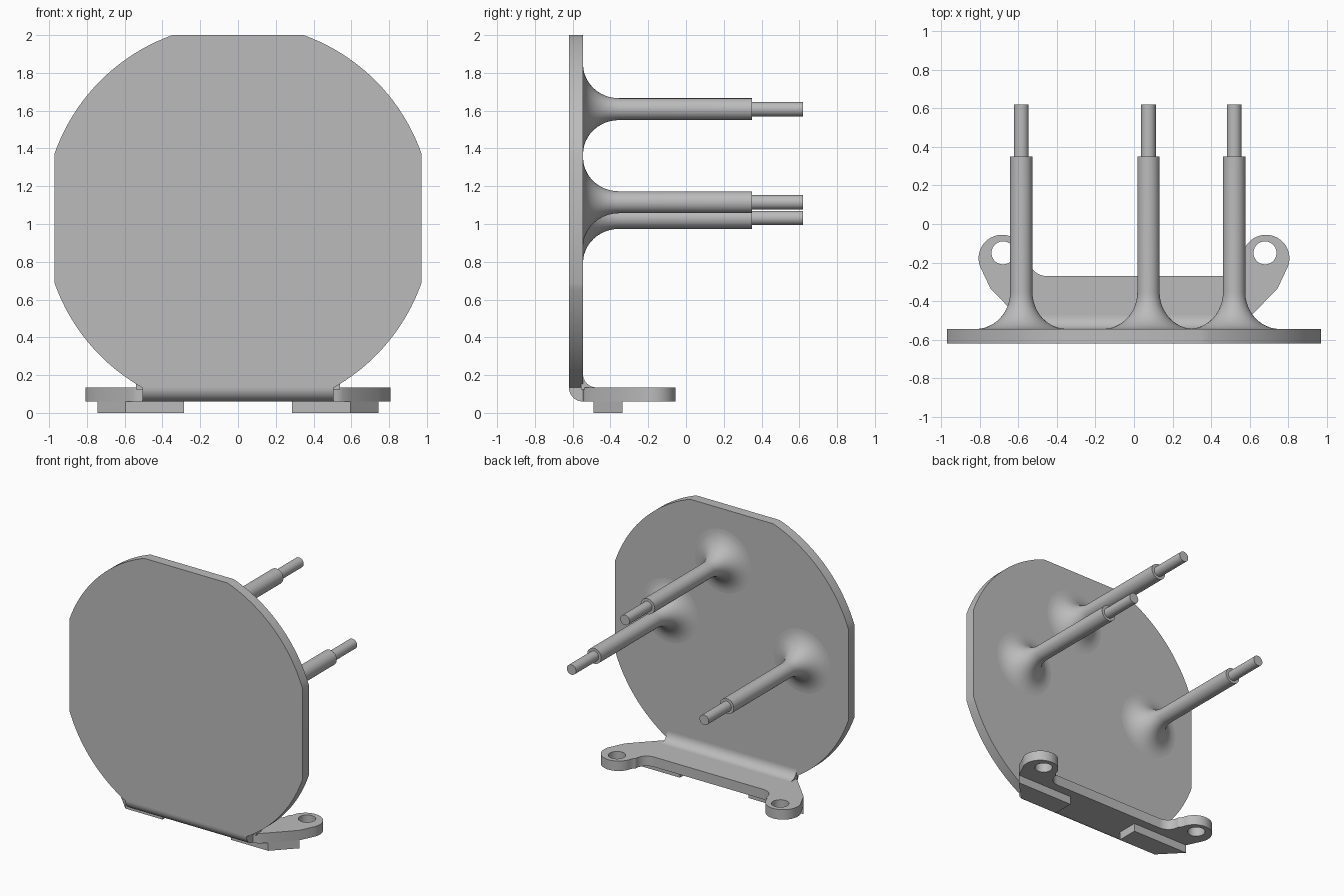
import bpy, bmesh
from math import sin, cos, radians, pi, asin, sqrt
from mathutils import Vector

cube = bpy.data.objects.get("Cube")
if cube:
    bpy.data.objects.remove(cube, do_unlink=True)

grey = bpy.data.materials.new("plain grey")
grey.use_nodes = True
colour = (0.5, 0.5, 0.5, 1)
grey.diffuse_color = colour
grey.node_tree.nodes["Principled BSDF"].inputs["Base Color"].default_value = colour


def finish(name, bm):
    bmesh.ops.recalc_face_normals(bm, faces=bm.faces[:])
    mesh = bpy.data.meshes.new(name)
    bm.to_mesh(mesh)
    bm.free()
    mesh.materials.append(grey)
    ob = bpy.data.objects.new(name, mesh)
    bpy.context.collection.objects.link(ob)
    bpy.ops.object.select_all(action='DESELECT')
    ob.select_set(True)
    bpy.context.view_layer.objects.active = ob
    bpy.ops.object.shade_smooth_by_angle(angle=radians(30))
    return ob


def arc(cx, cy, r, a, b, n=12):
    return [(cx + r * cos(radians(a + (b - a) * i / n)),
             cy + r * sin(radians(a + (b - a) * i / n))) for i in range(n + 1)]


def prism(name, loops, place, depth):
    """Extrude an outline (further loops are holes) along depth."""
    bm = bmesh.new()
    for loop in loops:
        vs = [bm.verts.new(place(*p)) for p in loop]
        for i, v in enumerate(vs):
            bm.edges.new((vs[i - 1], v))
    if len(loops) == 1:
        bm.faces.new(bm.verts[:])
    else:
        bmesh.ops.triangle_fill(bm, edges=bm.edges[:], use_beauty=True)
    out = bmesh.ops.extrude_face_region(bm, geom=bm.faces[:], use_keep_orig=True)
    moved = [g for g in out["geom"] if isinstance(g, bmesh.types.BMVert)]
    bmesh.ops.translate(bm, verts=moved, vec=Vector(depth))
    return finish(name, bm)


FRONT, BACK = -0.62, -0.545
R, CZ = 1.03, 1.03

# Round plate with flats at the top, sides and bottom
a_side = 19.4
a_top = 70.3
a_low = 60.3
outline = (arc(0, CZ, R, a_side, a_top, 20) + arc(0, CZ, R, 180 - a_top, 180 - a_side, 20)
           + arc(0, CZ, R, 180 + a_side, 180 + a_low, 20)
           + arc(0, CZ, R, 360 - a_low, 360 - a_side, 20))
top = max(p[1] for p in outline)
outline = [(x, z + 2 - top) for x, z in outline]
prism("round_plate", [outline], lambda x, z: (x, FRONT, z), (0, BACK - FRONT, 0))

# Rounded bend joining plate and foot
bend = [(BACK, 0.15), (FRONT, 0.15)] + arc(-0.545, 0.135, 0.075, 180, 270) + [(-0.5, 0.06), (-0.5, 0.135)]
prism("lower_bend", [bend], lambda y, z: (-0.505, y, z), (1.01, 0, 0))

# Inside fillet between plate and foot
fillet = [(BACK - 0.01, 0.125), (BACK - 0.01, 0.205)] + arc(-0.475, 0.205, 0.07, 180, 270) + [(-0.475, 0.125)]
prism("inner_fillet", [fillet], lambda y, z: (-0.54, y, z), (1.08, 0, 0))

# Foot with two drilled ears
half = ([(0.525, BACK), (0.555, -0.53), (0.595, -0.49), (0.745, -0.335)]
        + arc(0.685, -0.178, 0.122, -30, 170, 24)
        + arc(0.455, -0.18, 0.09, 0, -90, 8))
foot = half + [(-x, y) for x, y in reversed(half)]
holes = [arc(s * 0.68, -0.15, 0.06, 0, 345, 23) for s in (1, -1)]
prism("foot", [foot] + holes, lambda x, y: (x, y, 0.06), (0, 0, 0.075))

# Pads under the foot
for side, s in (("left", 1), ("right", -1)):
    pad = [(0.285, -0.49), (0.595, -0.49), (0.745, -0.335), (0.285, -0.335)]
    prism(side + "_pad", [[(s * x, y) for x, y in pad]],
          lambda x, y: (x, y, 0), (0, 0, 0.06))


# Stepped posts with flared roots
def post(name, px, pz, n=40):
    profile = [(0.238 - 0.18 * sin(t * pi / 24), -0.355 - 0.19 * cos(t * pi / 24))
               for t in range(13)]
    profile += [(0.058, 0.35), (0.038, 0.35), (0.038, 0.62)]
    bm = bmesh.new()
    rings = [[bm.verts.new((px + r * cos(2 * pi * i / n), y, pz + r * sin(2 * pi * i / n)))
              for i in range(n)] for r, y in profile]
    for lo, hi in zip(rings, rings[1:]):
        for i in range(n):
            bm.faces.new((lo[i - 1], lo[i], hi[i], hi[i - 1]))
    bm.faces.new(rings[0])
    bm.faces.new(rings[-1])
    finish(name, bm)


post("upper_post", 0.075, 1.608)
post("left_post", 0.52, 1.115)
post("right_post", -0.585, 1.032)
